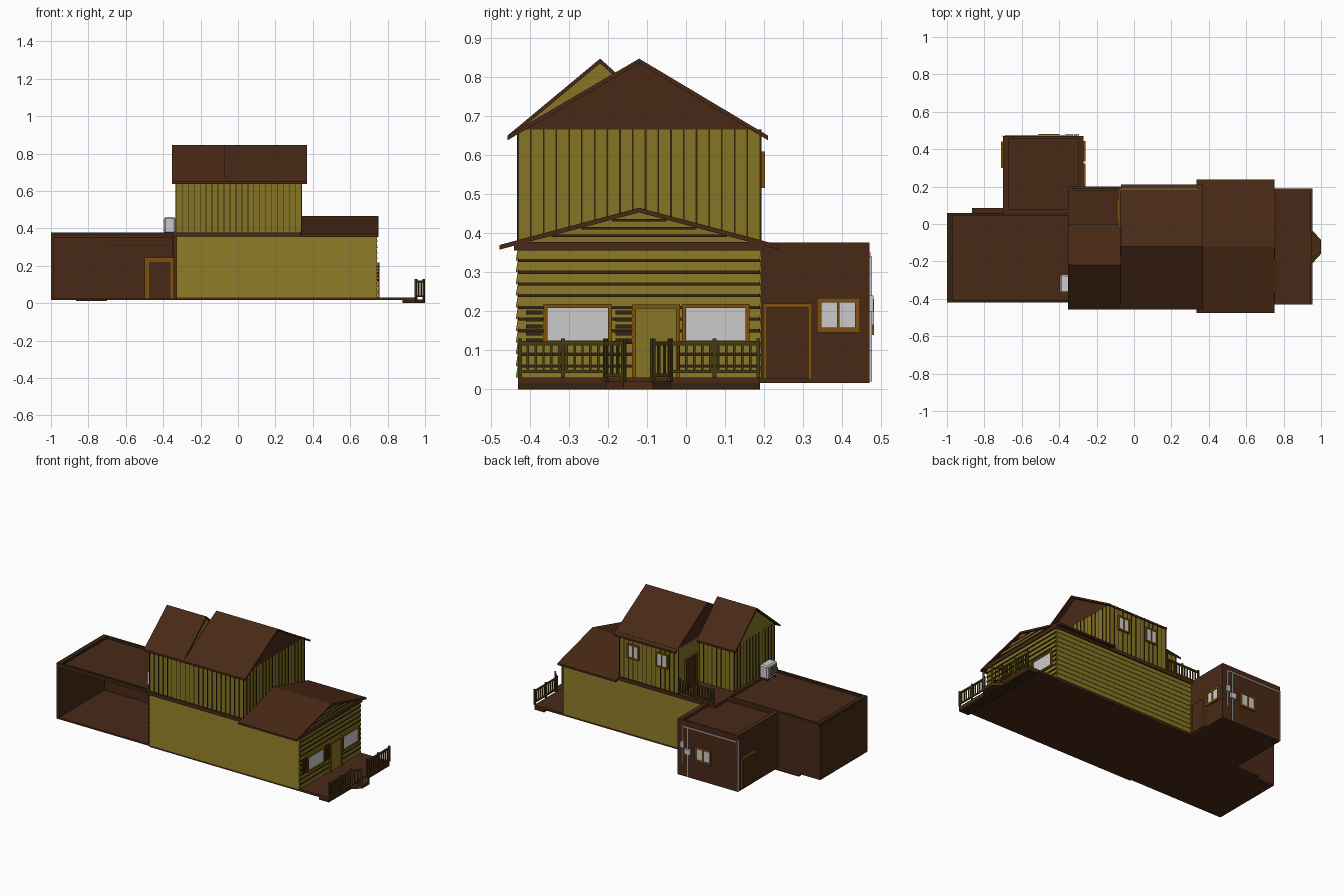
import bpy, bmesh, math
from mathutils import Vector

if "Cube" in bpy.data.objects:
    bpy.data.objects.remove(bpy.data.objects["Cube"])


def mat(name, r, g, b):
    m = bpy.data.materials.new(name)
    m.diffuse_color = (r, g, b, 1)
    m.use_nodes = True
    m.node_tree.nodes["Principled BSDF"].inputs["Base Color"].default_value = m.diffuse_color
    return m


BROWN = mat("brown_wood", .065, .022, .008)
DARK = mat("dark_trim", .035, .017, .005)
YELLOW = mat("yellow_wood", .24, .18, .018)
ORANGE = mat("orange_trim", .21, .085, .004)
RAIL = mat("rail_wood", .06, .042, .006)


def finish(name, bm, m):
    bmesh.ops.recalc_face_normals(bm, faces=bm.faces)
    me = bpy.data.meshes.new(name)
    bm.to_mesh(me)
    bm.free()
    ob = bpy.data.objects.new(name, me)
    bpy.context.collection.objects.link(ob)
    if m:
        me.materials.append(m)
    return ob


def add_prism(bm, a, b):
    """Solid between two matching outlines."""
    va, vb = [bm.verts.new(p) for p in a], [bm.verts.new(p) for p in b]
    n = len(va)
    bm.faces.new(va)
    bm.faces.new(vb[::-1])
    for i in range(n):
        bm.faces.new((va[i], vb[i], vb[(i + 1) % n], va[(i + 1) % n]))


def boxes(name, m, *items):
    bm = bmesh.new()
    for x0, x1, y0, y1, z0, z1 in items:
        add_prism(bm, [(x0, y0, z0), (x1, y0, z0), (x1, y1, z0), (x0, y1, z0)],
                  [(x0, y0, z1), (x1, y0, z1), (x1, y1, z1), (x0, y1, z1)])
    return finish(name, bm, m)


def prism_x(name, m, pts, x0, x1):
    bm = bmesh.new()
    add_prism(bm, [(x0, y, z) for y, z in pts], [(x1, y, z) for y, z in pts])
    return finish(name, bm, m)


def roof(name, x0, x1, ya, za, yr, zr, yb, zb, t=.012):
    prism_x(name, BROWN, [(ya, za), (yr, zr), (yb, zb), (yb, zb - t), (yr, zr - t), (ya, za - t)], x0, x1)


def on_wall(axis, pos, s, a0, a1, z0, z1, d0, d1):
    """Box lying on a wall: a along the wall, d outwards."""
    p, q = sorted((pos + s * d0, pos + s * d1))
    return (p, q, a0, a1, z0, z1) if axis == 'x' else (a0, a1, p, q, z0, z1)


def opening(name, axis, pos, s, a0, a1, z0, z1, fill=None, w=.01, mull=True, sill=True):
    def f(*r, d0=0, d1=.012):
        return on_wall(axis, pos, s, *r, d0, d1)
    bars = [f(a0 - w, a0, z0, z1), f(a1, a1 + w, z0, z1), f(a0 - w, a1 + w, z1, z1 + w)]
    if sill:
        bars.append(f(a0 - w, a1 + w, z0 - w, z0))
    if mull:
        c = (a0 + a1) / 2
        bars.append(f(c - .003, c + .003, z0, z1))
    boxes(name + "_frame", ORANGE, *bars)
    boxes(name + "_panel", fill, f(a0, a1, z0, z1, d1=.007))


def clapboards(name, axis, pos, s, a0, a1, z0, z1, n, d=.006):
    bm = bmesh.new()
    h = (z1 - z0) / n
    for i in range(n):
        za, zb = z0 + i * h, z0 + (i + 1) * h
        prof = [(0, za), (s * d, za), (s * .001, zb), (0, zb)]
        ends = [[(pos + o, a, z) if axis == 'x' else (a, pos + o, z) for o, z in prof] for a in (a0, a1)]
        add_prism(bm, *ends)
    finish(name, bm, YELLOW)


def battens(name, axis, pos, s, a0, a1, z0, z1, step=.032):
    n = round((a1 - a0) / step)
    boxes(name, DARK, *[on_wall(axis, pos, s, c - .002, c + .002, z0, z1, 0, .003)
                        for c in (a0 + (a1 - a0) * i / n for i in range(n + 1))])


def railing(name, p, q, z0, z1, posts, step=.02):
    """Posts, two rails and balusters between two floor points."""
    p, q = Vector(p), Vector(q)
    L = (q - p).length
    u = (q - p) / L
    v = Vector((-u.y, u.x))
    bm = bmesh.new()

    def bar(s0, s1, w, za, zb):
        c = [p + u * s0 - v * w, p + u * s1 - v * w, p + u * s1 + v * w, p + u * s0 + v * w]
        add_prism(bm, [(*k, za) for k in c], [(*k, zb) for k in c])
    bar(0, L, .005, z1 - .018, z1 - .008)
    bar(0, L, .004, z0 + .012, z0 + .02)
    for i in range(posts):
        c = L * i / max(posts - 1, 1)
        bar(c - .005, c + .005, .005, z0, z1)
    n = max(2, round(L / step))
    for i in range(1, n):
        bar(L * i / n - .003, L * i / n + .003, .003, z0 + .012, z1 - .01)
    finish(name, bm, RAIL)


# Ground slab and porch deck
boxes("floor_slab", BROWN, (-1, -.33, -.42, .06, .016, .026), (-.33, .95, -.43, .19, .016, .03),
      (-.7, -.27, .06, .47, .016, .026), (-.865, -.7, .06, .085, .012, .022))
boxes("porch_skirt", DARK, (.88, .95, -.43, .19, 0, .016))
bm = bmesh.new()
step = [(.95, -.205), (1, -.16), (1, -.085), (.95, -.04)]
add_prism(bm, [(x, y, 0) for x, y in step], [(x, y, .02) for x, y in step])
finish("porch_step", bm, BROWN)
railing("porch_rail_left", (.95, -.425), (.95, -.205), .03, .13, 3)
railing("porch_rail_right", (.95, -.04), (.95, .185), .03, .13, 3)
railing("step_rail_left", (.952, -.205), (.993, -.16), .02, .13, 2)
railing("step_rail_right", (.952, -.04), (.993, -.085), .02, .13, 2)

# Ground floor
boxes("main_walls", YELLOW, (-.33, .74, -.43, .19, .03, .36))
clapboards("front_boards", 'y', -.43, -1, -.33, .74, .03, .36, 11)
clapboards("back_boards", 'y', .19, 1, -.27, .74, .03, .36, 11, .004)
clapboards("porch_boards", 'x', .74, 1, -.43, .19, .03, .36, 11, .005)
boxes("porch_board_gaps", DARK, *[(.74, .7465, -.43, .19, .056 + .03 * i, .064 + .03 * i) for i in range(10)])
boxes("floor_band", BROWN, (-.35, .75, -.44, .2, .355, .378))
opening("porch_window_left", 'x', .745, 1, -.355, -.2, .125, .208, mull=False)
opening("porch_window_right", 'x', .745, 1, 0, .152, .125, .208, mull=False)
opening("porch_door", 'x', .745, 1, -.128, -.025, .03, .207, YELLOW, mull=False, sill=False)
for i, y in enumerate((-.41, -.18)):
    boxes(f"shutter_{i}", DARK, *[(.744, .754, y, y + .042, .12 + .018 * k, .13 + .018 * k) for k in range(5)])

# Porch gable and low roof
prism_x("porch_gable", YELLOW, [(-.43, .375), (-.12, .455), (.19, .375)], .34, .738)
boxes("porch_gable_gaps", DARK, *[(.736, .742, -.12 - w, -.12 + w, z, z + .006)
                                  for z in (.39, .41, .43) for w in [.31 * (.448 - z) / .08]])
roof("low_roof", .335, .752, -.477, .37, -.12, .465, .237, .37)

# Upper storey: wide right half, narrow left half beside the balcony
boxes("upper_walls_right", YELLOW, (-.08, .34, -.43, .19, .37, .665))
boxes("upper_walls_left", YELLOW, (-.33, -.08, -.43, -.02, .37, .665))
prism_x("upper_gable_right", BROWN, [(-.43, .66), (-.12, .836), (.19, .66)], -.075, .34)
prism_x("upper_gable_left", YELLOW, [(-.43, .66), (-.22, .836), (-.02, .66)], -.33, -.08)
roof("upper_roof_right", -.07, .37, -.457, .65, -.12, .847, .21, .65)
roof("upper_roof_left", -.353, -.07, -.457, .65, -.22, .847, 0, .65)
battens("front_battens", 'y', -.43, -1, -.33, .34, .378, .655)
battens("right_battens", 'x', .34, 1, -.43, .19, .378, .665)
battens("left_battens", 'x', -.33, -1, -.43, -.02, .378, .665)
battens("back_battens", 'y', .19, 1, -.08, .34, .378, .665)
battens("balcony_back_battens", 'y', -.02, 1, -.33, -.08, .378, .665)
for i, x in enumerate((.035, .24)):
    opening(f"upper_window_{i}", 'y', .19, 1, x - .033, x + .033, .525, .6, w=.009)
opening("balcony_door", 'x', -.08, -1, .02, .12, .378, .57, BROWN, mull=False, sill=False)
railing("balcony_rail", (-.325, .185), (-.085, .185), .375, .473, 3)

# Left annex, open to the front
boxes("annex_walls", BROWN, (-1, -.985, -.42, .06, .02, .375), (-1, -.35, .045, .06, .02, .375),
      (-.345, -.33, -.42, .06, .02, .375))
boxes("annex_roof", BROWN, (-1, -.33, -.42, .06, .35, .362))
boxes("annex_rim", DARK, (-1, -.97, -.42, .06, .36, .377), (-.97, -.33, -.42, -.407, .36, .377),
      (-.97, -.33, .045, .06, .36, .377))
opening("annex_inner_door", 'y', .045, -1, -.475, -.36, .026, .22, BROWN, w=.025, mull=False, sill=False)
boxes("annex_beam", DARK, (-.7, -.36, .038, .045, .305, .312))

# Rear shed
boxes("shed_walls", BROWN, (-.7, -.27, .06, .47, .02, .36))
boxes("shed_rim", BROWN, (-.7, -.672, .06, .47, .36, .376), (-.3, -.27, .19, .47, .36, .376),
      (-.672, -.3, .455, .47, .36, .376), (-.672, -.35, .06, .08, .36, .376))
opening("shed_door_right", 'x', -.27, 1, .207, .313, .026, .21, BROWN, mull=False, sill=False)
opening("shed_window_right", 'x', -.27, 1, .347, .433, .158, .222, w=.012)
opening("shed_door_left", 'x', -.7, -1, .31, .43, .026, .21, BROWN, mull=False, sill=False)
opening("shed_window_back", 'y', .47, 1, -.5, -.41, .15, .22, w=.011)
boxes("meter_boxes", None, (-.365, -.325, .47, .482, .165, .2), (-.32, -.295, .47, .48, .2, .24))
boxes("pipes", None, (-.348, -.342, .47, .476, .02, .34), (-.31, -.304, .47, .476, .1, .34),
      (-.69, -.31, .47, .475, .334, .34), (-.703, -.697, .466, .472, .02, .35))

# Air conditioner on the annex roof
ac = boxes("air_conditioner", None, (-.395, -.335, -.37, -.27, .372, .46))
bev = ac.modifiers.new("bevel", 'BEVEL')
bev.width = .008
bev.segments = 1
boxes("air_conditioner_feet", DARK, (-.39, -.34, -.36, -.35, .36, .372), (-.39, -.34, -.29, -.28, .36, .372))
boxes("air_conditioner_vents", DARK, *[(-.398, -.394, -.355, -.285, z, z + .006) for z in (.39, .405, .42, .435)])
